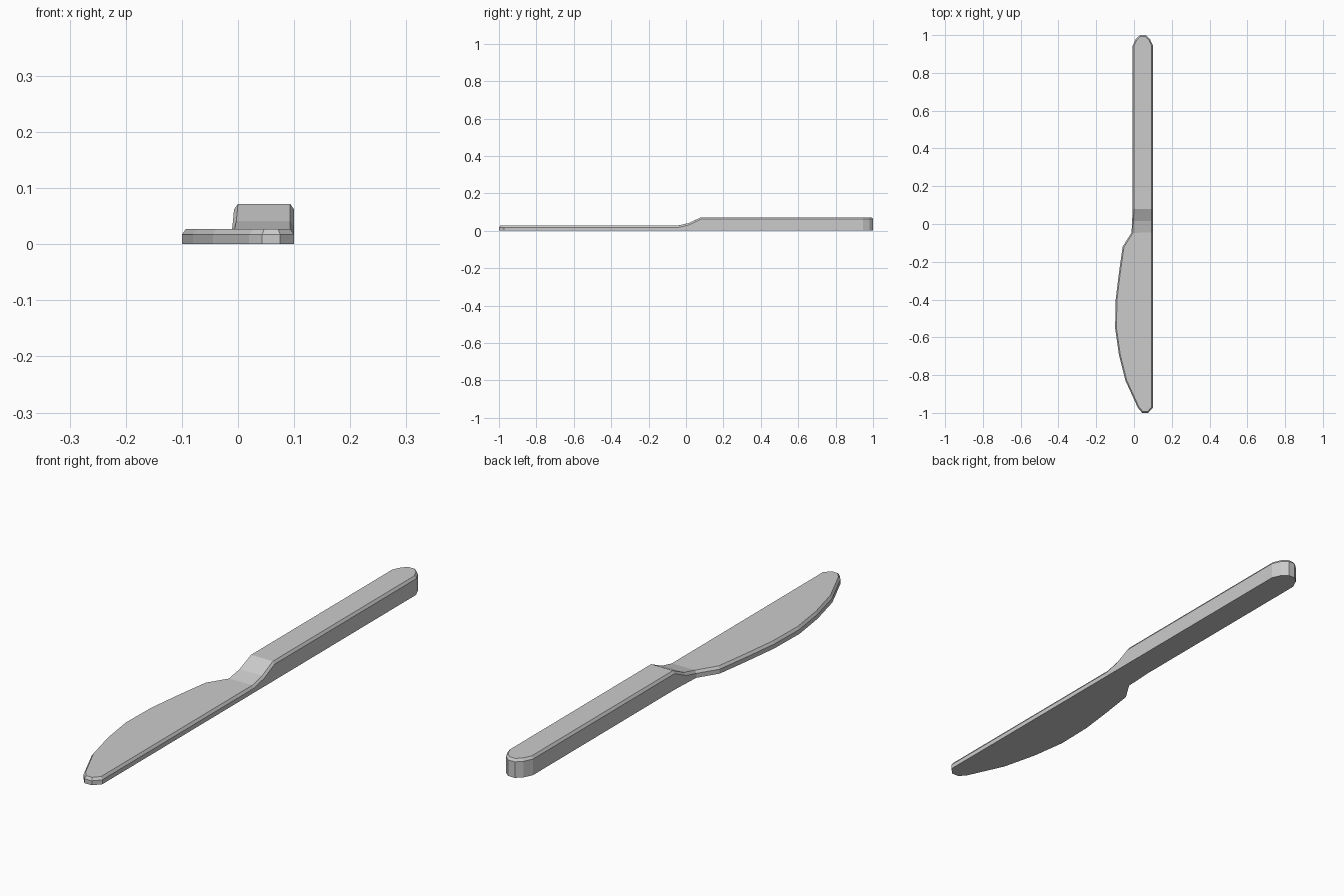
import bpy, bmesh
from mathutils import Vector

if "Cube" in bpy.data.objects:
    bpy.data.objects.remove(bpy.data.objects["Cube"])

# Knife stations: y, cutting-edge x, spine x, height
STATIONS = [
    (-1.0, 0.043, 0.075, 0.027),
    (-0.972, 0.02, 0.1, 0.027),
    (-0.83, -0.045, 0.1, 0.027),
    (-0.69, -0.08, 0.1, 0.027),
    (-0.55, -0.1, 0.1, 0.027),
    (-0.40, -0.097, 0.1, 0.027),
    (-0.26, -0.08, 0.1, 0.027),
    (-0.12, -0.06, 0.1, 0.027),
    (-0.045, -0.013, 0.1, 0.027),
    (0.015, -0.01, 0.1, 0.041),
    (0.08, -0.007, 0.1, 0.072),
    (0.945, -0.007, 0.1, 0.072),
    (0.985, 0.012, 0.082, 0.072),
    (1.0, 0.032, 0.062, 0.072),
]
# round the handle end: its widest corners stay on the sides
STATIONS[-2] = (0.98, 0.01, 0.084, 0.072)
BEVEL_IN, BEVEL_DOWN = 0.007, 0.01


def inset(loop, d):
    """Mitred inset of a counter-clockwise outline."""
    out = []
    for i, p in enumerate(loop):
        a = (p - loop[i - 1]).normalized()
        b = (loop[(i + 1) % len(loop)] - p).normalized()
        na, nb = Vector((-a.y, a.x)), Vector((-b.y, b.x))
        out.append(p + (na + nb) * d / (1 + na.dot(nb)))
    return out


n = len(STATIONS)
# Outline: up the spine, back down the cutting edge
outline = [Vector((s[2], s[0])) for s in STATIONS]
outline += [Vector((s[1], s[0])) for s in reversed(STATIONS)]
heights = [s[3] for s in STATIONS] + [s[3] for s in reversed(STATIONS)]
top_outline = inset(outline, BEVEL_IN)

bm = bmesh.new()
base = [bm.verts.new((p.x, p.y, 0)) for p in outline]
rim = [bm.verts.new((p.x, p.y, h - BEVEL_DOWN)) for p, h in zip(outline, heights)]
top = [bm.verts.new((p.x, p.y, h)) for p, h in zip(top_outline, heights)]

# Side walls and bevelled rim
for lo, hi in ((base, rim), (rim, top)):
    for i in range(2 * n):
        j = (i + 1) % (2 * n)
        bm.faces.new((lo[i], lo[j], hi[j], hi[i]))

# Top and underside, strip by strip
for i in range(n - 1):
    k = 2 * n - 1 - i
    bm.faces.new((top[i], top[i + 1], top[k - 1], top[k]))
    bm.faces.new((base[k], base[k - 1], base[i + 1], base[i]))

bmesh.ops.recalc_face_normals(bm, faces=bm.faces)
mesh = bpy.data.meshes.new("table_knife")
bm.to_mesh(mesh)
bm.free()
bpy.context.collection.objects.link(bpy.data.objects.new("table_knife", mesh))
